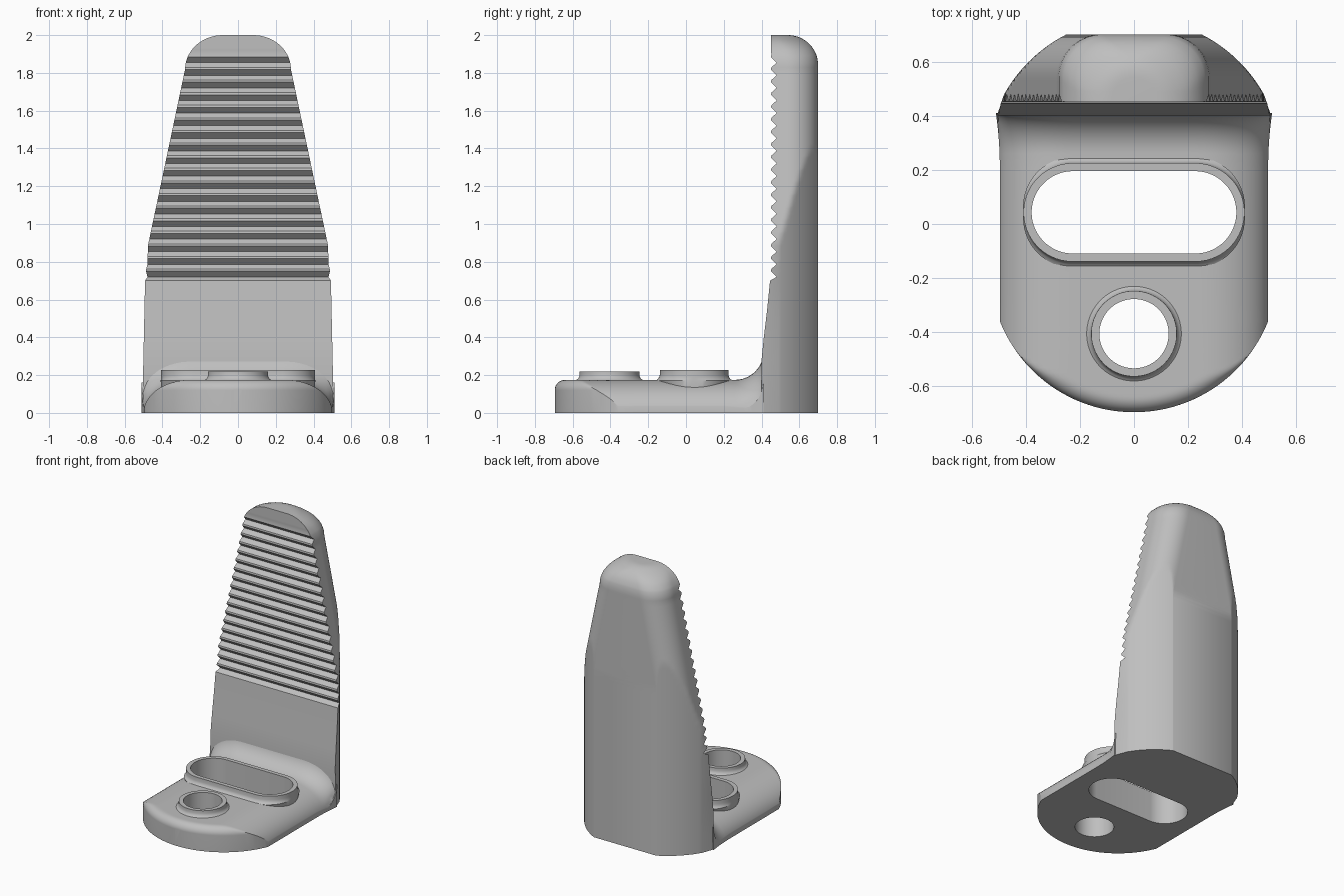
import bpy, bmesh
from math import sin, cos, pi, sqrt, hypot, asin, radians

cube = bpy.data.objects.get("Cube")
if cube:
    bpy.data.objects.remove(cube)

grey = bpy.data.materials.new("plain grey")
grey.use_nodes = True
colour = (0.52, 0.52, 0.52, 1)
grey.diffuse_color = colour
grey.node_tree.nodes["Principled BSDF"].inputs["Base Color"].default_value = colour


def loft(name, rings, closed=False):
    """Skin equal-length rings; cap the ends, or join last ring to first."""
    bm = bmesh.new()
    loops = [[bm.verts.new(p) for p in ring] for ring in rings]
    pairs = list(zip(loops, loops[1:]))
    if closed:
        pairs.append((loops[-1], loops[0]))
    else:
        bm.faces.new(loops[0])
        bm.faces.new(loops[-1])
    n = len(rings[0])
    for a, b in pairs:
        for i in range(n):
            j = (i + 1) % n
            bm.faces.new((a[i], a[j], b[j], b[i]))
    bmesh.ops.recalc_face_normals(bm, faces=bm.faces)
    mesh = bpy.data.meshes.new(name)
    bm.to_mesh(mesh)
    bm.free()
    mesh.materials.append(grey)
    obj = bpy.data.objects.new(name, mesh)
    bpy.context.collection.objects.link(obj)
    return obj


def activate(obj):
    bpy.ops.object.select_all(action='DESELECT')
    obj.select_set(True)
    bpy.context.view_layer.objects.active = obj


def smooth(obj):
    activate(obj)
    bpy.ops.object.shade_smooth_by_angle(angle=radians(30))


# Foot plate: domed section, round nose, fillet rising to the upright
NOSE_R, NOSE_Y, SIDE = 0.533, -0.162, 0.495


def foot_height(x, y):
    u = min(max(abs(x) - 0.25, 0) / 0.25, 1)
    z = max(0.175 * sqrt(1 - u * u), 0.012)
    edge = max(NOSE_R - hypot(x, y - NOSE_Y), 0)
    if y < NOSE_Y and edge < 0.055:
        z = min(z, 0.12 + sqrt(0.055 ** 2 - (0.055 - edge) ** 2))
    if y > 0.26:
        z += 0.15 - sqrt(max(0.15 ** 2 - (y - 0.26) ** 2, 0))
    return z


def foot_ring(y, w):
    xs = [w * sin(i / 20 * pi / 2) for i in range(-20, 21)]
    return [(-w, y, 0)] + [(x, y, foot_height(x, y)) for x in xs] + [(w, y, 0)]


a_max = asin(SIDE / NOSE_R)
stations = []
for i in range(25):
    a = 0.04 + (a_max - 0.04) * i / 24
    stations.append((NOSE_Y - NOSE_R * cos(a), NOSE_R * sin(a)))
stations += [(y, SIDE) for y in (-0.25, -0.1, 0.05, 0.2)]
for i in range(13):
    y = 0.26 + 0.15 * sin(i / 12 * pi / 2)
    stations.append((y, SIDE + 0.015 * ((y - 0.2) / 0.21) ** 2))
foot = loft("foot_plate", [foot_ring(y, w) for y, w in stations])


# Upright: tapered, rounded at the back and top, serrated at the front
def half_width(z):
    if z > 1.82:
        return 0.08 + 0.2 * sqrt(max(1 - ((z - 1.82) / 0.18) ** 2, 0))
    if z > 0.88:
        return 0.478 - 0.198 * (z - 0.88) / 0.94
    return 0.507 - 0.015 * z / 0.7 - max(z - 0.7, 0) * 0.078


def plan_width(y):
    return sqrt(0.55 ** 2 - (y - 0.21) ** 2)


def upright_ring(z, front):
    w = half_width(z)
    back = 0.70
    if z > 1.84:
        back -= 0.16 - sqrt(max(0.16 ** 2 - (z - 1.84) ** 2, 0))
    r = min(0.16, w * 0.95)
    side = []
    for y in [front] + [0.49 + (back - 0.49) * sin(i / 20 * pi / 2) for i in range(21)]:
        inset = max(y - back + r, 0)
        x = w - r + sqrt(max(r * r - inset * inset, 0))
        side.append((min(x, plan_width(y)), y, z))
    return side + [(-x, y, z) for x, y, z in reversed(side)]


levels = [(0, 0.40), (0.15, 0.40), (0.28, 0.40), (0.4, 0.412), (0.55, 0.43), (0.7, 0.445)]
pitch = 0.0667
for i in range(18):
    z = 0.72 + pitch * i
    levels += [(z, 0.48), (z + 0.03, 0.45), (z + 0.042, 0.452)]
levels += [(1.84 + 0.16 * sin((0.2 + 0.8 * i / 12) * pi / 2), 0.45) for i in range(2, 13)]
upright = loft("serrated_upright", [upright_ring(z, f) for z, f in levels])


# Slot and round hole, each lined with a raised collar
def stadium(y0, half, r, z, flare=0.0):
    ring = []
    for i in range(64):
        a = (i + 0.5) / 64 * 2 * pi
        k = r + flare * (abs(sin(a)) if half else 1)
        shift = half if cos(a) > 0 else -half
        ring.append((shift + k * cos(a), y0 + k * sin(a), z))
    return ring


def hole(name, y0, half, inner, outer, top):
    mid = (inner + outer) / 2
    cutter = loft("cutter", [stadium(y0, half, mid, z) for z in (-0.2, 0.5)])
    cutter.hide_render = True
    activate(foot)
    cut = foot.modifiers.new("cut", 'BOOLEAN')
    cut.operation = 'DIFFERENCE'
    cut.solver = 'EXACT'
    cut.object = cutter
    bpy.ops.object.modifier_apply(modifier=cut.name)
    bpy.data.objects.remove(cutter)
    outside = [(0.0, 0), (0.12, 0), (0.172, 0.022), (0.179, 0.01), (0.19, 0.003), (0.2, 0), (top, 0)]
    rings = [stadium(y0, half, mid if z == 0 else outer, z, f) for z, f in outside]
    rings += [stadium(y0, half, inner, z) for z in (top, 0)]
    smooth(loft(name, rings, closed=True))


hole("slot_collar", 0.043, 0.226, 0.152, 0.182, 0.226)
hole("round_collar", -0.405, 0, 0.128, 0.158, 0.22)

smooth(foot)
smooth(upright)
